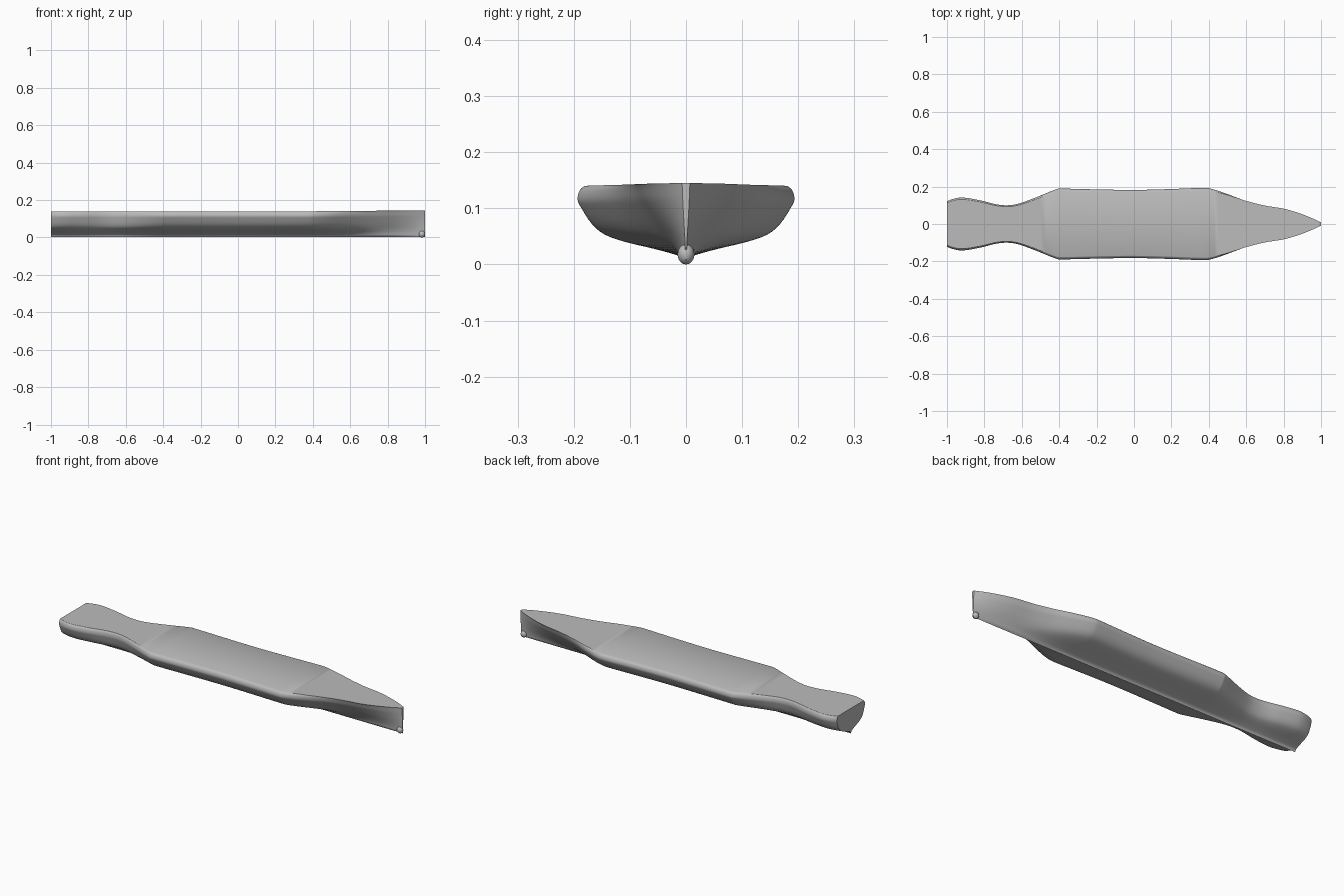
import bpy, bmesh, math

cube = bpy.data.objects.get("Cube")
if cube:
    bpy.data.objects.remove(cube)

# One plain grey for the whole model
grey = bpy.data.materials.new("hull_grey")
grey.use_nodes = True
colour = (0.5, 0.5, 0.5, 1)
grey.diffuse_color = colour
grey.node_tree.nodes["Principled BSDF"].inputs["Base Color"].default_value = colour


def curve(points, steps):
    """Smooth curve through 2D points, with steps samples per span."""
    out = []
    for i in range(len(points) - 1):
        p0, p1 = points[max(i - 1, 0)], points[i]
        p2, p3 = points[i + 1], points[min(i + 2, len(points) - 1)]
        for s in range(steps):
            t = s / steps
            point = []
            for a, b, c, d in zip(p0, p1, p2, p3):
                point.append(b + 0.5 * t * (c - a + t * (2 * a - 5 * b + 4 * c - d
                             + t * (3 * (b - c) + d - a))))
            out.append(point)
    out.append(list(points[-1]))
    return out


# Half beam along the length: (x, y)
plan = [(-1, .122), (-.96, .136), (-.91, .141), (-.82, .126), (-.74, .106),
        (-.68, .1), (-.62, .108), (-.53, .14), (-.42, .184), (-.38, .189),
        (-.2, .185), (0, .182), (.2, .187), (.36, .193), (.41, .19),
        (.5, .164), (.6, .128), (.7, .1), (.8, .082), (.88, .059),
        (.95, .032), (1, .007)]

# Cross-section, keel to deck edge: (fullness amidships, fullness at bow, z)
section = [(0, 0, .003), (.04, .1, .012), (.11, .13, .018), (.3, .18, .028),
           (.56, .26, .04), (.75, .36, .053), (.87, .52, .072), (.965, .74, .1),
           (1, .85, .115), (.985, .93, .13), (.947, .98, .138), (.93, 1, .14)]
stations = curve(plan, 4)
ribs = curve(section, 3)

# Hull lofted from stern to bow, mirrored in each rib, with a flat deck
bm = bmesh.new()
rings = []
for x, beam in stations:
    t = min(max((x - .35) / .5, 0), 1)
    bow = t * t * (3 - 2 * t)
    sheer = .005 * max(x - .4, 0) / .6
    half = []
    for full, fine, z in ribs:
        y = beam * (full + (fine - full) * bow)
        half.append((y, z + sheer * z / .14))
    left = [bm.verts.new((x, y, z)) for y, z in half]
    right = [bm.verts.new((x, -y, z)) for y, z in half[1:]]
    rings.append(right[::-1] + left)
for a, b in zip(rings, rings[1:]):
    for i in range(len(a)):
        j = (i + 1) % len(a)
        bm.faces.new((a[i], a[j], b[j], b[i]))
bm.faces.new(rings[0])
bm.faces.new(rings[-1])
bmesh.ops.recalc_face_normals(bm, faces=bm.faces)
mesh = bpy.data.meshes.new("hull")
bm.to_mesh(mesh)
bm.free()
hull = bpy.data.objects.new("hull", mesh)
bpy.context.collection.objects.link(hull)

# Small rounded bulb at the foot of the stem
bpy.ops.mesh.primitive_uv_sphere_add(segments=24, ring_count=16, radius=1,
                                     location=(.983, 0, .018),
                                     rotation=(0, math.pi / 2, 0))
bulb = bpy.context.object
bulb.name = "bow_bulb"
bulb.scale = (.018, .015, .017)

for part in (hull, bulb):
    part.data.materials.append(grey)
    bpy.ops.object.select_all(action="DESELECT")
    part.select_set(True)
    bpy.context.view_layer.objects.active = part
    bpy.ops.object.shade_smooth_by_angle(angle=math.radians(28))
